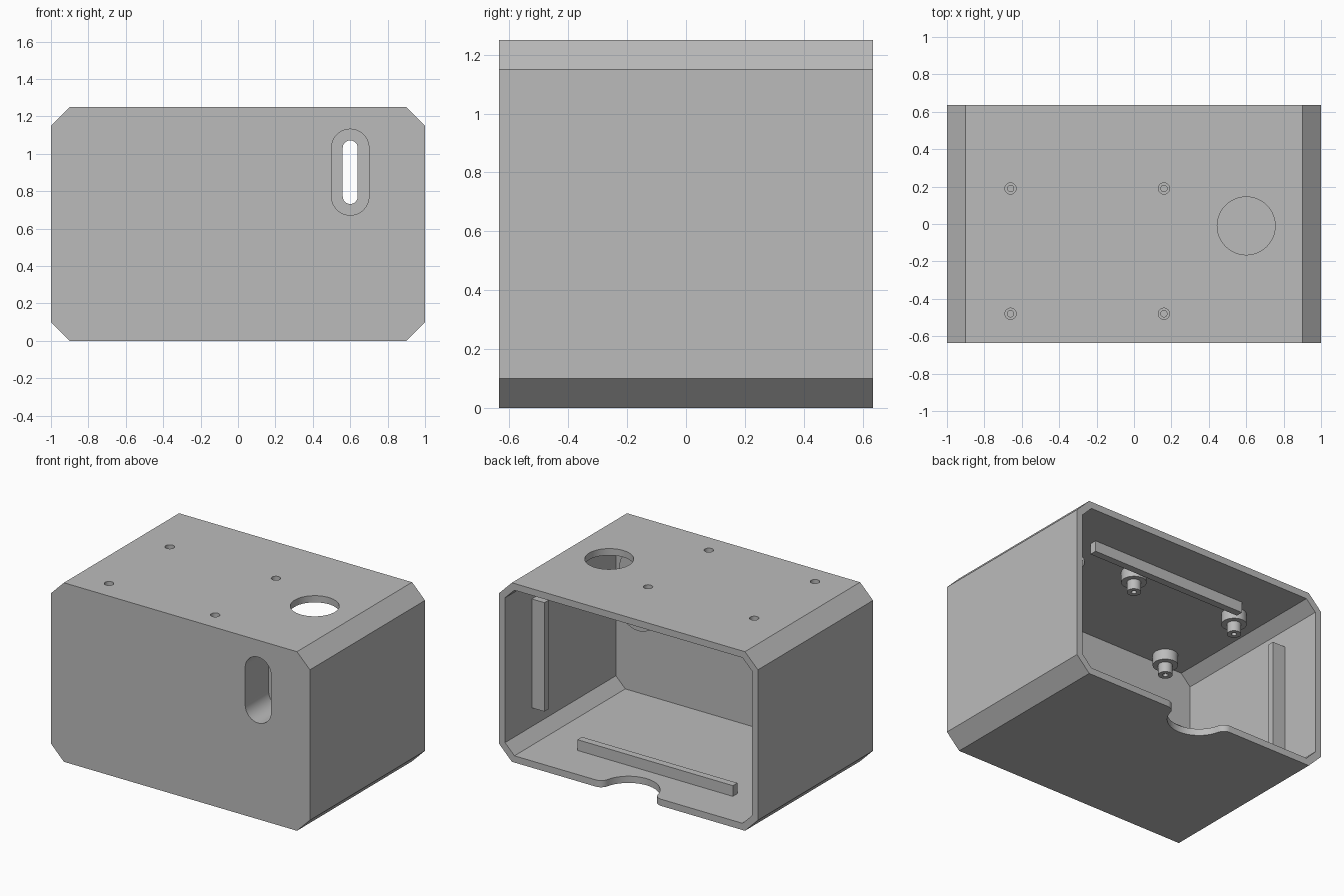
import bpy
import bmesh
from math import pi, atan2, cos, sin, radians
from mathutils import Vector

if "Cube" in bpy.data.objects:
    bpy.data.objects.remove(bpy.data.objects["Cube"], do_unlink=True)

W, D, H = 1.0, 0.635, 1.25     # half width, half depth, height
C, T = 0.1, 0.047              # corner chamfer, wall thickness
SLOT_X, SLOT_Z, SLOT_HALF = 0.6, 0.902, 0.13

grey = bpy.data.materials.new("plain_grey")
grey.use_nodes = True
grey.diffuse_color = (0.5, 0.5, 0.5, 1)
grey.node_tree.nodes["Principled BSDF"].inputs["Base Color"].default_value = (0.5, 0.5, 0.5, 1)


def finish(name, bm):
    bmesh.ops.recalc_face_normals(bm, faces=bm.faces)
    mesh = bpy.data.meshes.new(name)
    bm.to_mesh(mesh)
    bm.free()
    mesh.materials.append(grey)
    obj = bpy.data.objects.new(name, mesh)
    bpy.context.scene.collection.objects.link(obj)
    return obj


def prism(name, outline, axis, lo, hi):
    """Extrude a 2D outline along y (outline in xz) or z (outline in xy)."""
    bm = bmesh.new()
    place = (lambda a, b: (a, lo, b)) if axis == "y" else (lambda a, b: (a, b, lo))
    face = bm.faces.new([bm.verts.new(place(a, b)) for a, b in outline])
    out = bmesh.ops.extrude_face_region(bm, geom=[face])
    verts = [v for v in out["geom"] if isinstance(v, bmesh.types.BMVert)]
    step = Vector((0, hi - lo, 0)) if axis == "y" else Vector((0, 0, hi - lo))
    bmesh.ops.translate(bm, verts=verts, vec=step)
    return finish(name, bm)


def arc(cx, cy, r, a0, a1, n=24):
    return [(cx + r * cos(a0 + (a1 - a0) * i / n), cy + r * sin(a0 + (a1 - a0) * i / n))
            for i in range(n + 1)]


def octagon(inset):
    """Chamfered rectangle, offset inward evenly."""
    w, h = W - inset, H / 2 - inset
    c = C - inset * (2 - 2 ** 0.5)
    quarter = [(w, h - c), (w - c, h)]
    pts = quarter + [(-x, z) for x, z in reversed(quarter)]
    pts += [(-x, -z) for x, z in pts]
    return [(x, z + H / 2) for x, z in pts]


def stadium(r):
    return (arc(SLOT_X, SLOT_Z + SLOT_HALF, r, 0, pi)
            + arc(SLOT_X, SLOT_Z - SLOT_HALF, r, pi, 2 * pi))


def circle(x, y, r):
    return arc(x, y, r, 0, 2 * pi, 48)[:-1]


def cut(obj, cutters):
    for cutter in cutters:
        mod = obj.modifiers.new("cut", "BOOLEAN")
        mod.operation, mod.solver, mod.object = "DIFFERENCE", "EXACT", cutter
    bpy.context.view_layer.update()
    graph = bpy.context.evaluated_depsgraph_get()
    mesh = bpy.data.meshes.new_from_object(obj.evaluated_get(graph))
    obj.modifiers.clear()
    obj.data = mesh


# Main parts: open-backed case and the slot housing behind the front wall
case = prism("case_shell", octagon(0), "y", -D, D)
housing = prism("slot_housing", stadium(0.1 + T), "y", -D + T / 2, -0.33)
parts = [case, housing]

# Cutters
cavity = prism("cavity_cutter", octagon(T), "y", -D + T, D + 0.2)
recess = prism("recess_cutter", stadium(0.1), "y", -D - 0.1, -D + 0.258)
slot = prism("slot_cutter", stadium(0.04), "y", -D - 0.1, -0.2)
top_hole = prism("top_hole_cutter", circle(0.6, -0.01, 0.155), "z", H - 0.1, H + 0.1)

# Rounded notch in the floor's rear edge, with filleted ends
R, F = 0.2, 0.06
FX = ((R + F) ** 2 - F ** 2) ** 0.5
tilt = atan2(F, FX)
notch_outline = ([(FX, D + 0.1)] + arc(FX, D - F, F, pi / 2, pi - tilt, 10)
                 + arc(0, D, R, -tilt, tilt - pi, 32)[1:]
                 + arc(-FX, D - F, F, tilt, pi / 2, 10)[1:] + [(-FX, D + 0.1)])
notch = prism("notch_cutter", notch_outline, "z", -0.1, T + 0.1)

# Hollow stepped screw posts under the roof
spots = [(x, y) for x in (-0.66, 0.16) for y in (-0.48, 0.19)]
screw_holes = []
ceiling = H - T
profile = [(0.03, ceiling), (0.08, ceiling), (0.08, 1.13), (0.045, 1.13),
           (0.045, 1.06), (0.017, 1.06), (0.017, 1.17), (0.03, 1.17)]
for i, (x, y) in enumerate(spots):
    screw_holes.append(prism("screw_hole_cutter", circle(x, y, 0.03), "z", H - 0.1, H + 0.1))
    bm = bmesh.new()
    ring = [bm.verts.new((x + r, y, z)) for r, z in profile]
    edges = [bm.edges.new((ring[k - 1], ring[k])) for k in range(len(ring))]
    bmesh.ops.spin(bm, geom=ring + edges, cent=(x, y, 0), axis=(0, 0, 1),
                   angle=2 * pi, steps=48, use_duplicate=False)
    bmesh.ops.remove_doubles(bm, verts=bm.verts, dist=0.0001)
    parts.append(finish(f"screw_post_{i + 1}", bm))

cut(case, [cavity, recess, top_hole, notch] + screw_holes)
cut(housing, [recess, slot])
for cutter in [cavity, recess, slot, top_hole, notch] + screw_holes:
    bpy.data.objects.remove(cutter, do_unlink=True)


# Stop ribs around the inside, set back from the opening
def rib(name, x0, x1, z0, z1):
    parts.append(prism(name, [(x0, z0), (x1, z0), (x1, z1), (x0, z1)], "y", 0.29, 0.34))


rib("floor_rib", -0.6, 0.6, T / 2, T + 0.075)
rib("roof_rib", -0.6, 0.6, H - T - 0.075, H - T / 2)
rib("left_rib", W - T - 0.098, W - T / 2, 0.25, 1.01)
rib("right_rib", -W + T / 2, -W + T + 0.098, 0.25, 1.01)

# Smooth round walls, keep hard edges
bpy.ops.object.select_all(action="DESELECT")
for obj in parts:
    obj.select_set(True)
bpy.context.view_layer.objects.active = case
bpy.ops.object.shade_smooth_by_angle(angle=radians(30))
